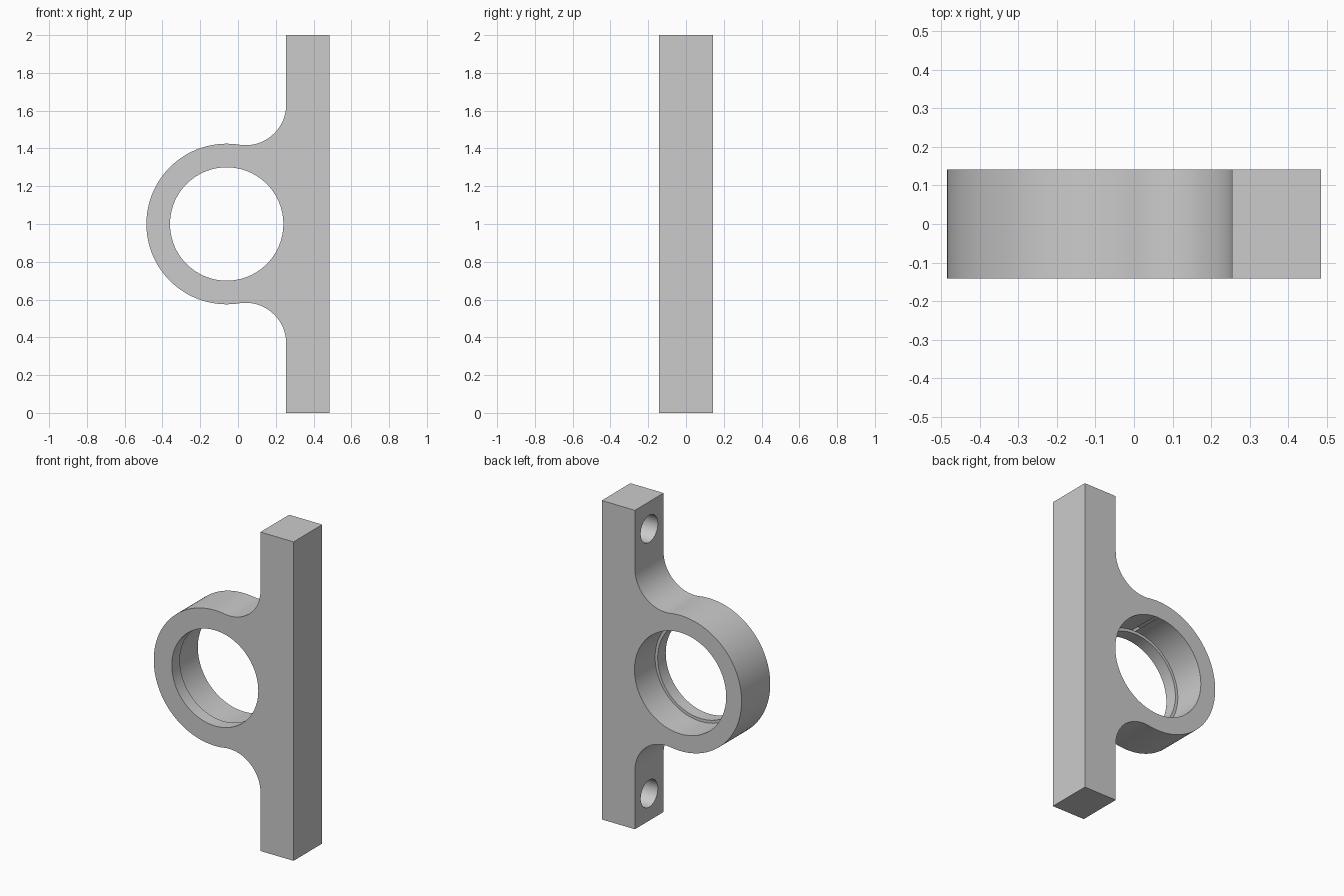
import bpy
import bmesh
from math import sin, cos, pi, atan2, sqrt
from mathutils import Matrix, Vector

cube = bpy.data.objects.get("Cube")
if cube:
    bpy.data.objects.remove(cube, do_unlink=True)

# Main dimensions
HEIGHT, HALF_DEPTH = 2.0, 0.142
BAR_IN, BAR_OUT = 0.255, 0.485
RING_X, RING_Z, RING_R = -0.06, 1.0, 0.425
FILLET_R = 0.215
LIP_R, BORE_R, LIP_DEPTH = 0.30, 0.318, 0.08
HOLE_R, HOLE_DEPTH, HOLE_INSET = 0.085, 0.17, 0.17

grey = bpy.data.materials.new("plain_grey")
grey.use_nodes = True
grey.diffuse_color = (0.6, 0.6, 0.6, 1)
grey.node_tree.nodes["Principled BSDF"].inputs["Base Color"].default_value = (0.6, 0.6, 0.6, 1)


def make_object(name, bm):
    bmesh.ops.recalc_face_normals(bm, faces=bm.faces)
    mesh = bpy.data.meshes.new(name)
    bm.to_mesh(mesh)
    bm.free()
    mesh.materials.append(grey)
    obj = bpy.data.objects.new(name, mesh)
    bpy.context.collection.objects.link(obj)
    return obj


def arc(cx, cz, r, start, end, steps):
    angles = [start + (end - start) * i / steps for i in range(steps + 1)]
    return [(cx + r * cos(a), cz + r * sin(a)) for a in angles]


def cylinder(name, radius, start, end, segments):
    start, end = Vector(start), Vector(end)
    axis = end - start
    turn = axis.to_track_quat('Z', 'Y').to_matrix().to_4x4()
    bm = bmesh.new()
    bmesh.ops.create_cone(bm, cap_ends=True, segments=segments, radius1=radius, radius2=radius,
                          depth=axis.length, matrix=Matrix.Translation((start + end) / 2) @ turn)
    return make_object(name, bm)


# Upper half outline: bar, fillet blending into the ring, ring to its far side
fillet_x = BAR_IN - FILLET_R
fillet_z = RING_Z + sqrt((RING_R + FILLET_R) ** 2 - (fillet_x - RING_X) ** 2)
meet = atan2(fillet_z - RING_Z, fillet_x - RING_X)
upper = [(BAR_OUT, HEIGHT), (BAR_IN, HEIGHT)]
upper += arc(fillet_x, fillet_z, FILLET_R, 0, meet - pi, 32)
upper += arc(RING_X, RING_Z, RING_R, meet, pi, 56)[1:]
lower = [(x, HEIGHT - z) for x, z in reversed(upper[:-1])]

# Bracket body: outline extruded through its depth
bm = bmesh.new()
face = bm.faces.new([bm.verts.new((x, -HALF_DEPTH, z)) for x, z in upper + lower])
extruded = bmesh.ops.extrude_face_region(bm, geom=[face])["geom"]
bmesh.ops.translate(bm, vec=(0, 2 * HALF_DEPTH, 0),
                    verts=[g for g in extruded if isinstance(g, bmesh.types.BMVert)])
bracket = make_object("bearing_bracket", bm)

# Stepped bore with a front lip, and two blind mounting holes
over = 0.1
cutters = [
    cylinder("lip_cutter", LIP_R, (RING_X, -HALF_DEPTH - over, RING_Z),
             (RING_X, HALF_DEPTH + over, RING_Z), 96),
    cylinder("bore_cutter", BORE_R, (RING_X, -HALF_DEPTH + LIP_DEPTH, RING_Z),
             (RING_X, HALF_DEPTH + over, RING_Z), 96),
]
for z in (HOLE_INSET, HEIGHT - HOLE_INSET):
    cutters.append(cylinder("mounting_hole_cutter", HOLE_R, (BAR_IN - over, 0, z),
                            (BAR_IN + HOLE_DEPTH, 0, z), 48))

bpy.ops.object.select_all(action='DESELECT')
bracket.select_set(True)
bpy.context.view_layer.objects.active = bracket
for cutter in cutters:
    cutter.hide_render = True
    cut = bracket.modifiers.new("cut", 'BOOLEAN')
    cut.operation = 'DIFFERENCE'
    cut.solver = 'EXACT'
    cut.object = cutter
    bpy.ops.object.modifier_apply(modifier=cut.name)
    bpy.data.objects.remove(cutter, do_unlink=True)

bpy.ops.object.shade_smooth_by_angle(angle=pi / 6)
